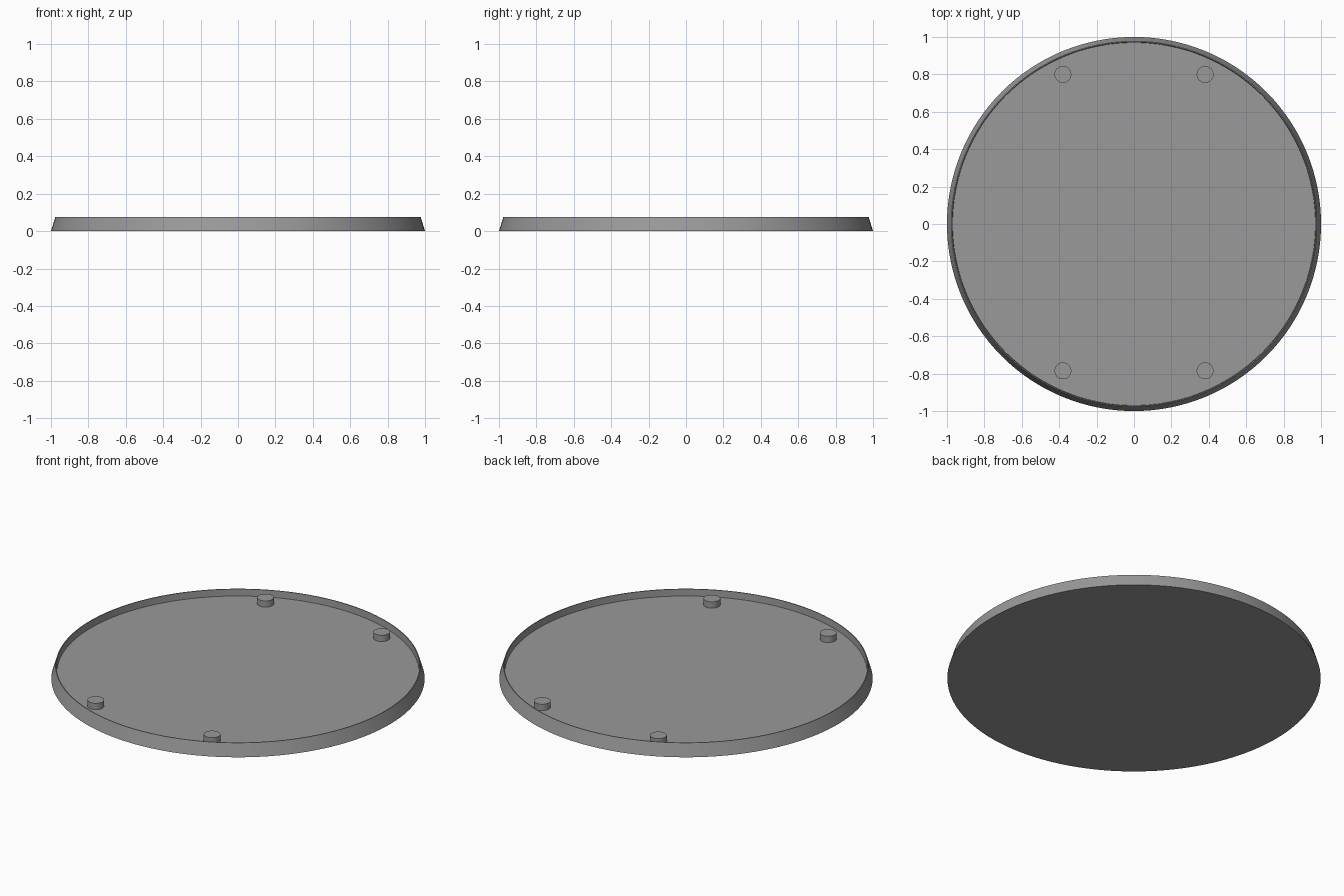
import bpy, bmesh, math

if "Cube" in bpy.data.objects:
    bpy.data.objects.remove(bpy.data.objects["Cube"])

grey = bpy.data.materials.new("mid grey")
grey.diffuse_color = (0.32, 0.32, 0.32, 1)
grey.use_nodes = True
grey.node_tree.nodes["Principled BSDF"].inputs["Base Color"].default_value = grey.diffuse_color


def lathe(name, profile, sides, location=(0, 0, 0)):
    """Spin a (radius, height) profile into a closed solid."""
    bm = bmesh.new()
    rings = []
    for r, z in profile:
        rings.append([bm.verts.new((r * math.cos(2 * math.pi * i / sides),
                                    r * math.sin(2 * math.pi * i / sides), z))
                      for i in range(sides)])
    for low, high in zip(rings, rings[1:]):
        for i in range(sides):
            j = (i + 1) % sides
            bm.faces.new((low[i], low[j], high[j], high[i]))
    bm.faces.new(rings[0][::-1])
    bm.faces.new(rings[-1])
    mesh = bpy.data.meshes.new(name)
    bm.to_mesh(mesh)
    bm.free()
    mesh.materials.append(grey)
    obj = bpy.data.objects.new(name, mesh)
    obj.location = location
    bpy.context.collection.objects.link(obj)
    bpy.ops.object.select_all(action='DESELECT')
    obj.select_set(True)
    bpy.context.view_layer.objects.active = obj
    bpy.ops.object.shade_smooth_by_angle(angle=math.radians(30))
    return obj


FLOOR = 0.035

# Round tray: sloped outer wall, thin rim, recessed floor
lathe("tray", [(1.0, 0), (0.977, 0.075), (0.972, 0.075), (0.97, FLOOR)], 128)

# Four short pegs standing on the floor
for x in (-0.38, 0.38):
    for y in (-0.785, 0.8):
        lathe("peg", [(0.045, FLOOR - 0.01), (0.045, 0.072)], 32, (x, y, 0))
